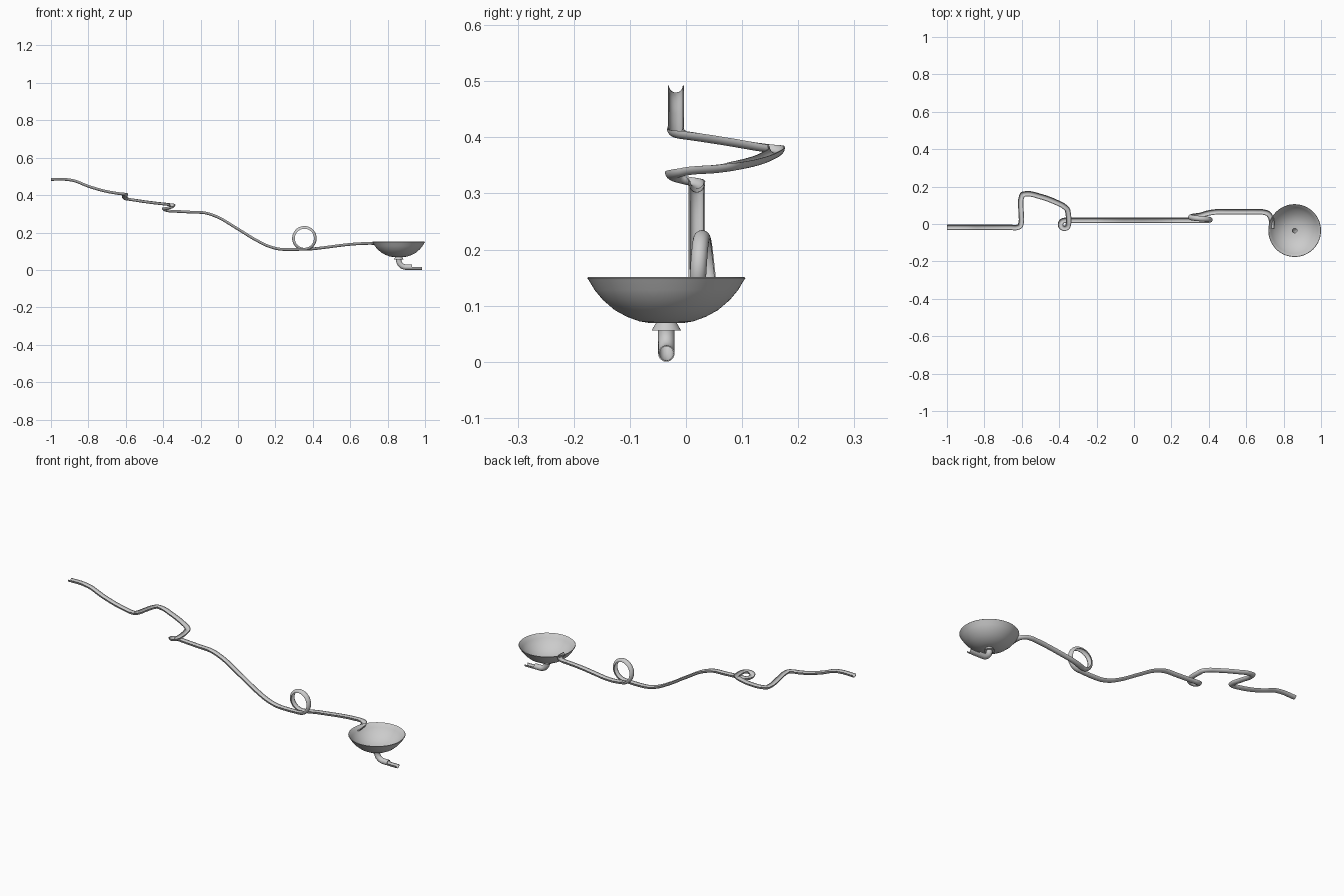
import bpy, bmesh
from math import pi, sin, cos
from mathutils import Vector

if "Cube" in bpy.data.objects:
    bpy.data.objects.remove(bpy.data.objects["Cube"])

R, T = 0.0145, 0.0022          # channel outer radius and wall thickness
BX, BY = 0.859, -0.035         # bowl centre


def finish(bm, name):
    bmesh.ops.recalc_face_normals(bm, faces=bm.faces)
    me = bpy.data.meshes.new(name)
    bm.to_mesh(me)
    bm.free()
    ob = bpy.data.objects.new(name, me)
    bpy.context.collection.objects.link(ob)
    bpy.context.view_layer.objects.active = ob
    ob.select_set(True)
    bpy.ops.object.shade_smooth_by_angle(angle=0.7)
    ob.select_set(False)


def smooth_path(ctrl, n=8):
    """Hermite curve through the control points with spacing-aware tangents."""
    P = [Vector(p) for p in ctrl]
    d = [(b - a).length for a, b in zip(P, P[1:])]
    v = [(b - a) / l for a, b, l in zip(P, P[1:], d)]
    m = [v[0]] + [(v[i - 1] * d[i] + v[i] * d[i - 1]) / (d[i] + d[i - 1])
                  for i in range(1, len(v))] + [v[-1]]
    out = []
    for i in range(len(v)):
        for k in range(n):
            t = k / n
            out.append((2*t**3 - 3*t**2 + 1) * P[i] + (t**3 - 2*t**2 + t) * d[i] * m[i]
                       + (3*t**2 - 2*t**3) * P[i + 1] + (t**3 - t**2) * d[i] * m[i + 1])
    return out + [P[-1]]


def sweep(name, pts, section, fixed_left=None):
    """Sweep a closed (left, up) section; fixed_left keeps the side axis constant."""
    bm = bmesh.new()
    rings = []
    for i, p in enumerate(pts):
        t = (pts[min(i + 1, len(pts) - 1)] - pts[max(i - 1, 0)]).normalized()
        left = fixed_left or Vector((0, 0, 1)).cross(t)
        left = (left - t * left.dot(t)).normalized()
        up = t.cross(left)
        rings.append([bm.verts.new(p + left * a + up * b) for a, b in section])
    n = len(section)
    for r, s in zip(rings, rings[1:]):
        for k in range(n):
            bm.faces.new((r[k], r[(k + 1) % n], s[(k + 1) % n], s[k]))
    bm.faces.new(rings[0])
    bm.faces.new(rings[-1])
    finish(bm, name)


def lathe(name, profile, steps=64):
    """Revolve a closed (radius, z) profile about the bowl axis."""
    bm = bmesh.new()
    rings = [[bm.verts.new((BX + r * cos(2*pi*k/steps), BY + r * sin(2*pi*k/steps), z))
              for r, z in profile] for k in range(steps)]
    n = len(profile)
    for k in range(steps):
        a, b = rings[k], rings[(k + 1) % steps]
        for j in range(n):
            bm.faces.new((a[j], a[(j + 1) % n], b[(j + 1) % n], b[j]))
    finish(bm, name)


def arc(r, a0, a1, n):
    return [(r * cos(a0 + (a1 - a0) * k / n), r * sin(a0 + (a1 - a0) * k / n))
            for k in range(n + 1)]


gutter = arc(R, pi, 2 * pi, 12) + arc(R - T, 2 * pi, pi, 12)

# upper run: starting slope, zigzag turns and small descending curl
curl = [(-0.372 + 0.021 * cos(a), -0.002 + 0.021 * sin(a), 0.346 - 0.023 * k / 9)
        for k in range(10) for a in [-1.5 * pi * k / 9]]
upper = [(-1, -0.018, 0.491), (-0.92, -0.018, 0.491), (-0.88, -0.018, 0.485),
         (-0.80, -0.018, 0.455), (-0.72, -0.018, 0.431), (-0.66, -0.018, 0.419),
         (-0.625, -0.018, 0.414), (-0.609, -0.011, 0.412), (-0.604, 0.004, 0.410),
         (-0.604, 0.07, 0.4), (-0.602, 0.142, 0.388), (-0.596, 0.157, 0.386),
         (-0.58, 0.161, 0.384), (-0.50, 0.147, 0.372), (-0.42, 0.118, 0.362),
         (-0.375, 0.095, 0.357), (-0.357, 0.078, 0.354), (-0.352, 0.055, 0.351)]
# long drop after the curl
drop = [(-0.34, 0.019, 0.321), (-0.25, 0.019, 0.316), (-0.17, 0.019, 0.311),
        (-0.12, 0.019, 0.295), (0, 0.019, 0.227), (0.10, 0.019, 0.166),
        (0.17, 0.019, 0.132), (0.22, 0.019, 0.119), (0.28, 0.019, 0.116), (0.355, 0.019, 0.118)]
sweep("upper_track", smooth_path(upper + curl + drop), gutter)

# vertical loop drifting sideways
loop = [Vector((0.355 + 0.051 * sin(a), 0.019 + 0.027 * (k / 64) ** 1.5, 0.169 - 0.051 * cos(a)))
        for k in range(65) for a in [2 * pi * k / 64]]
sweep("loop_track", loop, gutter, Vector((0, 1, 0)))

# exit run into the bowl
lower = [(0.355, 0.046, 0.118), (0.39, 0.057, 0.119), (0.43, 0.064, 0.123),
         (0.50, 0.065, 0.132), (0.58, 0.065, 0.142), (0.66, 0.065, 0.148),
         (0.69, 0.064, 0.149), (0.717, 0.055, 0.149), (0.731, 0.035, 0.148),
         (0.736, 0.01, 0.147), (0.737, -0.024, 0.145)]
sweep("lower_track", smooth_path(lower), gutter)

# bowl with drain hole
outer = [(0.0125, 0.069), (0.03, 0.069), (0.048, 0.072), (0.070, 0.080), (0.092, 0.092),
         (0.113, 0.110), (0.128, 0.128), (0.138, 0.145), (0.141, 0.149), (0.139, 0.151)]
inner = [(0.136, 0.149), (0.124, 0.130), (0.109, 0.113), (0.088, 0.096),
         (0.067, 0.084), (0.046, 0.077), (0.03, 0.074), (0.0125, 0.072)]
lathe("bowl", outer + inner)

# flared collar under the bowl
lathe("drain_collar", [(0.0125, 0.072), (0.017, 0.072), (0.026, 0.056), (0.0125, 0.056)], 32)

# bent drain pipe, built as an outer and an inner wall
bend = [Vector((BX, BY, z)) for z in (0.070, 0.058)]
bend += [Vector((BX + 0.040 * (1 - cos(a)), BY, 0.055 - 0.040 * sin(a)))
         for k in range(13) for a in [pi / 2 * k / 12]]
bend.append(Vector((0.93, BY, 0.0148)))
pipe = arc(R, -pi / 2, 1.5 * pi - 1e-3, 24) + arc(R - T, 1.5 * pi - 1e-3, -pi / 2, 24)
sweep("drain_pipe", bend, pipe, Vector((0, 1, 0)))

# open outlet channel
sweep("outlet_channel", [Vector((x, BY, 0.0145)) for x in (0.925, 0.985)], gutter)
